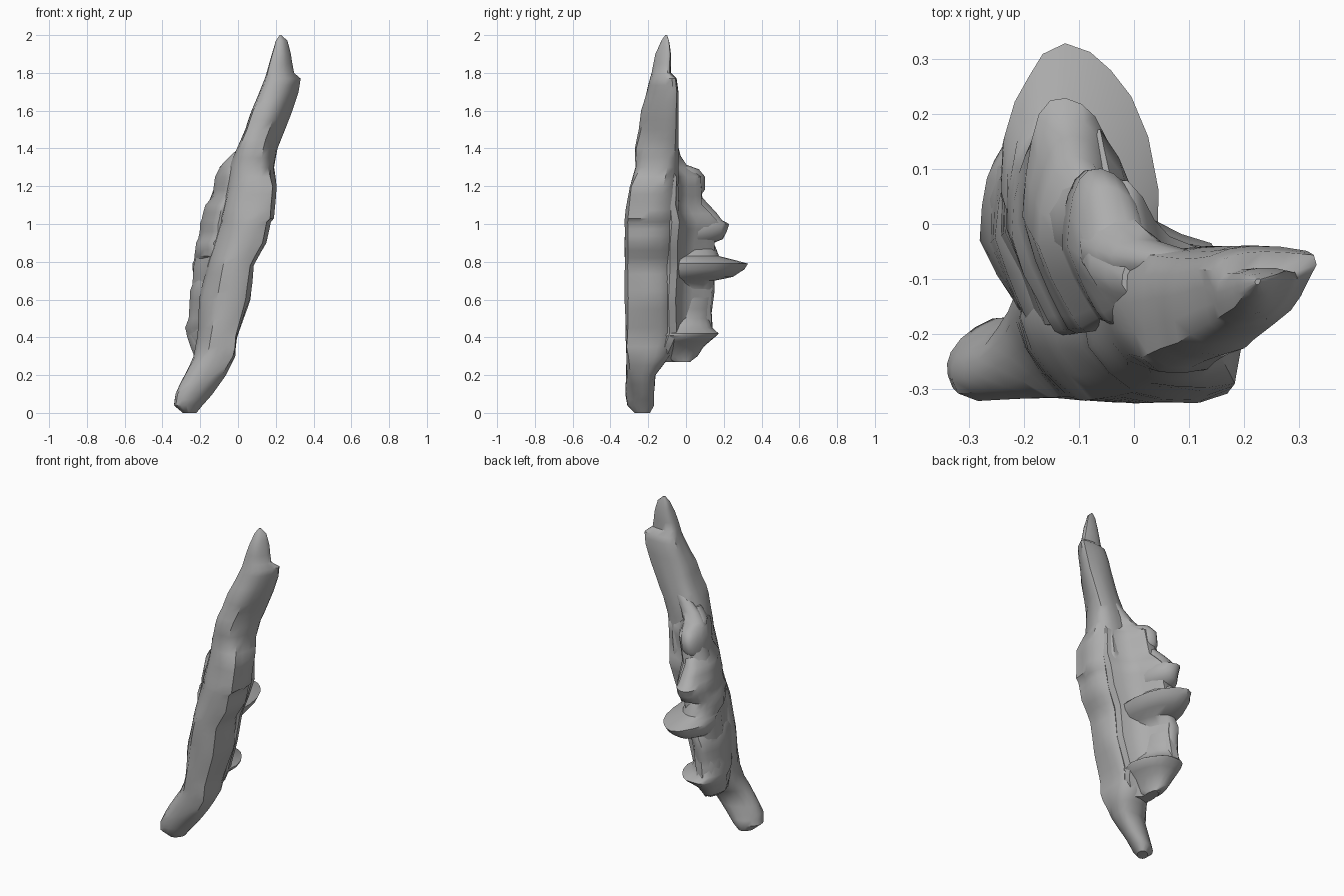
import bpy, bmesh, math
from mathutils import Vector, noise

cube = bpy.data.objects.get("Cube")
if cube:
    bpy.data.objects.remove(cube, do_unlink=True)

bark = bpy.data.materials.new("weathered grey")
bark.use_nodes = True
grey = (0.42, 0.42, 0.42, 1)
bark.diffuse_color = grey
bark.node_tree.nodes["Principled BSDF"].inputs["Base Color"].default_value = grey


def resample(rows, step):
    """Fill in the rows of a profile so that no gap is taller than step."""
    result = [rows[0]]
    for low, high in zip(rows, rows[1:]):
        parts = max(1, math.ceil((high[0] - low[0]) / step))
        for k in range(1, parts + 1):
            result.append([a + (b - a) * k / parts for a, b in zip(low, high)])
    return result


def loft(name, rows, section, rough):
    """Rows hold height, left, right, front and back in hundredths.
    section(height) gives the outline inside a box from -1 to 1."""
    bm = bmesh.new()
    rings = []
    for row in resample(rows, 5):
        z, left, right, front, back = (v / 100 for v in row)
        cx, cy = (left + right) / 2, (front + back) / 2
        rx, ry = (right - left) / 2, (back - front) / 2
        ring = []
        for u, v in section(z):
            p = Vector((cx + rx * u, cy + ry * v, z))
            # Long uneven grooves follow the leaning grain.
            grain = noise.noise(Vector(((p.x - z * 0.28) * 12, p.y * 12, z * 4)))
            swell = 1 + rough * grain
            p.x = cx + (p.x - cx) * swell
            p.y = cy + (p.y - cy) * swell
            ring.append(bm.verts.new(p))
        rings.append(ring)
    sides = len(rings[0])
    for low, high in zip(rings, rings[1:]):
        for i in range(sides):
            j = (i + 1) % sides
            bm.faces.new((low[i], low[j], high[j], high[i]))
    bm.faces.new(reversed(rings[0]))
    bm.faces.new(rings[-1])
    mesh = bpy.data.meshes.new(name)
    bm.to_mesh(mesh)
    bm.free()
    mesh.materials.append(bark)
    obj = bpy.data.objects.new(name, mesh)
    bpy.context.collection.objects.link(obj)
    bpy.ops.object.select_all(action="DESELECT")
    obj.select_set(True)
    bpy.context.view_layer.objects.active = obj
    bpy.ops.object.shade_smooth_by_angle(angle=math.radians(40))


# Trunk outlines: slanted foot, middle with a cut front left corner,
# and flat-backed top with a sharp back right corner
foot = [(1, .2), (.97, .55), (.85, .85), (.5, 1), (.1, .95), (-.3, .75),
        (-.65, .45), (-.9, .1), (-1, -.2), (-.97, -.5), (-.85, -.8),
        (-.5, -1), (-.1, -.97), (.3, -.8), (.65, -.5), (.9, -.1)]
middle = [(1, -.1), (.95, .35), (.78, .72), (.4, .97), (0, 1), (-.4, .95),
          (-.75, .8), (-.95, .5), (-1, .1), (-.87, -.3), (-.62, -.65),
          (-.3, -.92), (.1, -1), (.5, -1), (.88, -.93), (.97, -.5)]
upper = [(.85, .2), (1, .65), (.95, .9), (.5, 1), (0, 1), (-.4, .95),
         (-.75, .8), (-.95, .5), (-1, .1), (-.98, -.35), (-.9, -.75),
         (-.6, -.97), (-.2, -1), (.2, -.88), (.5, -.5), (.7, -.15)]


def trunk_section(z):
    if z < 0.6:
        start, end, t = foot, middle, (z - 0.1) / 0.25
    else:
        start, end, t = middle, upper, (z - 1.2) / 0.25
    t = min(1, max(0, t))
    return [Vector(a).lerp(Vector(b), t) for a, b in zip(start, end)]


# Leaning trunk, blunt at the foot, with a splintered point at the top
trunk = [
    (0, -29, -22, -27, -19), (4, -34, -19, -31, -17), (10, -33, -14, -32, -17),
    (20, -28, -6, -32, -16), (30, -24, -1, -32, -9), (40, -22, 0, -32, -5),
    (60, -20, 6, -32, -5), (78, -16, 8, -32, -5), (90, -13, 15, -32, -5),
    (101, -10, 17, -32, -4), (103, -10, 19, -32, -4), (120, -6, 20, -30, -4),
    (130, -4, 19, -27, -4), (140, 0, 21, -27, -4), (150, 4, 25, -25, -4),
    (160, 7, 29, -24, -4), (170, 11, 32, -21, -4), (177, 14, 33, -19, -5),
    (180, 15, 30, -18, -8), (190, 18, 28, -16, -8), (197, 20, 26, -13, -9),
    (200, 22, 23, -11, -10),
]
loft("trunk", trunk, trunk_section, 0.12)

# Flared web sweeping from the trunk's back corner into the shelves
flare = [(.95, -.2), (.9, 0), (.55, .08), (.25, .22), (.05, .45), (-.1, .75),
         (-.3, 1), (-.6, 1), (-.85, .8), (-.97, .5), (-.95, .15), (-.75, -.2),
         (-.5, -.7), (0, -.8), (.6, -.6)]
web = [
    (27, -20, -8, -24, 1), (35, -25, -2, -24, 8), (42, -27, 0, -24, 14),
    (60, -25, 5, -24, 13), (78, -24, 8, -24, 15), (90, -21, 13, -24, 15),
    (101, -18, 16, -24, 17), (110, -16, 17, -20, 9), (125, -11, 17, -18, 8),
    (130, -10, 18, -18, 1), (136, -4, 19, -14, -3), (145, 6, 20, -12, -5),
]
loft("flared_web", web, lambda z: flare, 0.06)


def shelf_section(z):
    """Rounded outline leaning right-side-in at the back, tapering in front."""
    points = []
    for i in range(20):
        a = math.tau * i / 20
        c, s = (math.copysign(abs(f) ** 0.85, f) for f in (math.cos(a), math.sin(a)))
        lean = 0.4 * max(s, 0) * (1 + c) / 2
        taper = 0.6 * min(s, 0) * min(c, 0)
        points.append((c - lean + taper, s))
    return points


# Stepped shelves growing from the web
shelves = [
    (27, -16, -13, -8, 2), (30, -23, -11, -18, 6), (35, -25, -7, -20, 10),
    (41, -27, 0, -20, 17), (42, -27, 0, -20, 18), (45, -28, -4, -20, 14),
    (50, -26, -8, -20, 13), (65, -25, -8, -20, 15), (70, -23, -4, -20, 15),
    (72, -23, 1, -20, 25), (76, -24, 4, -20, 30), (79, -24, 5, -20, 32),
    (81, -23, 3, -20, 25), (83, -23, -2, -20, 18), (90, -22, -4, -20, 15),
    (92, -21, -2, -20, 20), (96, -20, -1, -20, 22), (100, -20, -1, -20, 23),
    (102, -19, -1, -20, 19), (110, -17, 0, -20, 12), (115, -13, 2, -18, 8),
    (118, -13, 3, -18, 10), (125, -12, 3, -18, 10), (129, -10, 3, -18, 7),
    (132, -8, 5, -16, -2), (138, -2, 8, -16, -6),
]
loft("shelf_growth", shelves, shelf_section, 0.08)
